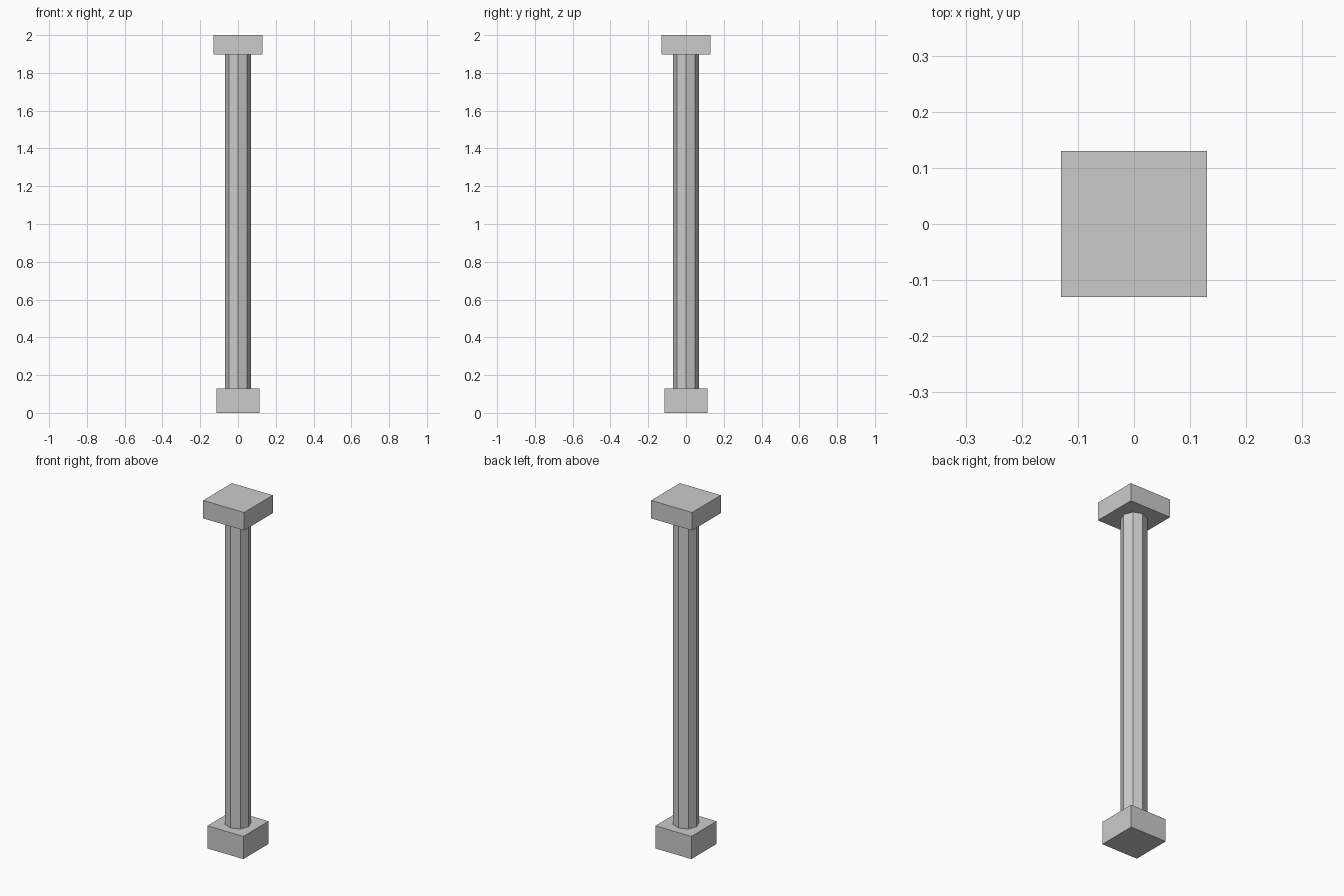
import bpy
import math

cube = bpy.data.objects.get("Cube")
if cube:
    bpy.data.objects.remove(cube, do_unlink=True)

# Single stone colour
stone = bpy.data.materials.new("grey_stone")
stone.use_nodes = True
colour = (0.6, 0.6, 0.6, 1.0)
stone.diffuse_color = colour
stone.node_tree.nodes["Principled BSDF"].inputs["Base Color"].default_value = colour


def prism(name, sides, radius, bottom, top, turn=0.0):
    """Upright flat-sided prism between two heights."""
    bpy.ops.mesh.primitive_cylinder_add(
        vertices=sides, radius=radius, depth=top - bottom,
        location=(0, 0, (bottom + top) / 2), rotation=(0, 0, turn))
    part = bpy.context.object
    part.name = name
    part.data.materials.append(stone)
    bpy.ops.object.transform_apply(location=False, rotation=True, scale=True)
    return part


BASE_TOP, CAP_BOTTOM, HEIGHT = 0.13, 1.897, 2.0
quarter = math.pi / 4

# Square base and capital, turned so their faces follow the axes
prism("base_block", 4, 0.114 * math.sqrt(2), 0.0, BASE_TOP, quarter)
prism("capital_block", 4, 0.13 * math.sqrt(2), CAP_BOTTOM, HEIGHT, quarter)

# Octagonal shaft with an edge facing front
prism("column_shaft", 8, 0.068, BASE_TOP, CAP_BOTTOM)
